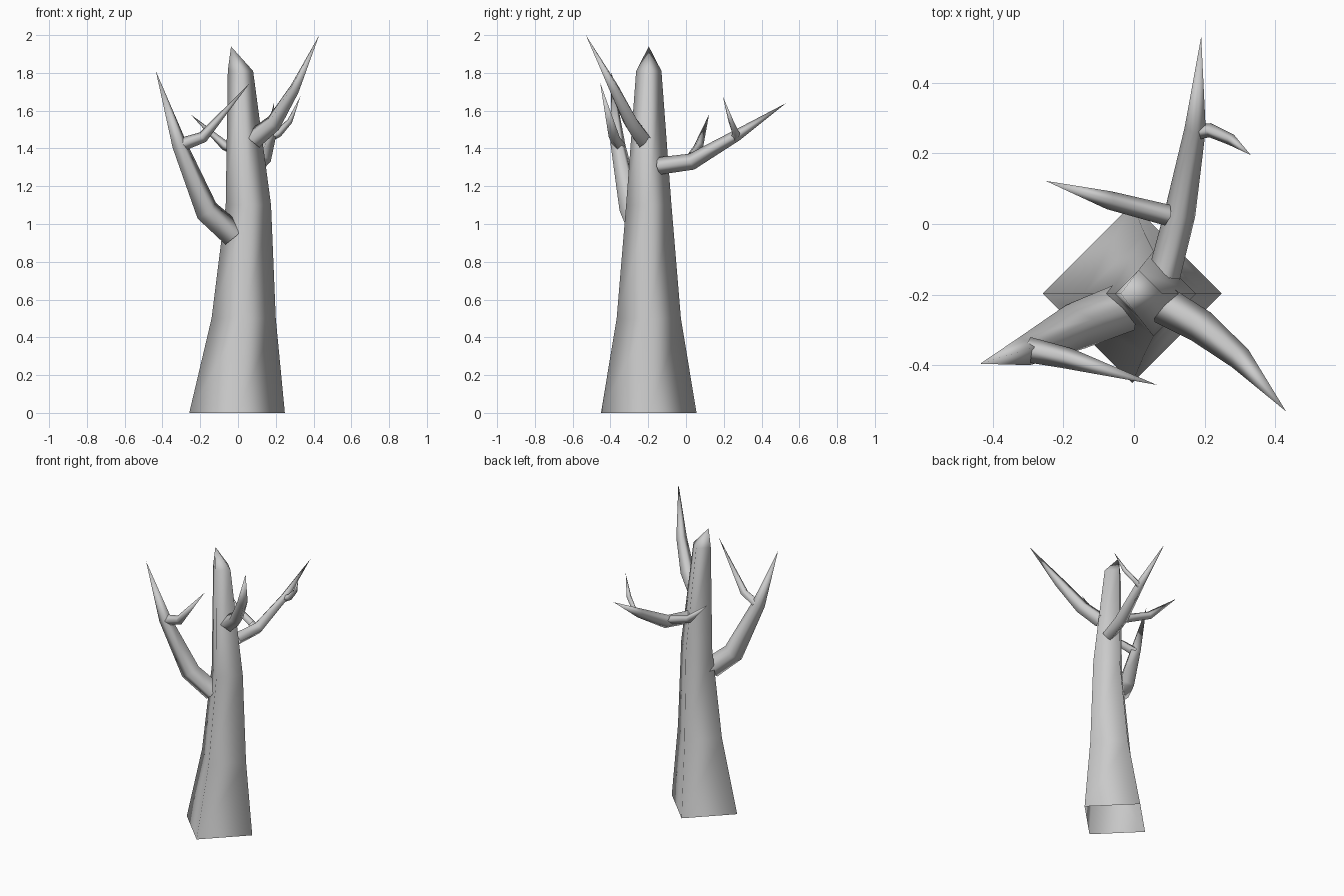
import bpy, bmesh, math
from mathutils import Vector

if "Cube" in bpy.data.objects:
    bpy.data.objects.remove(bpy.data.objects["Cube"])


def make_limb(name, path, tip, upright=False):
    """Four-sided tapering tube through (x, y, z, radius) points, ending in a spike."""
    pts = [Vector(p[:3]) for p in path] + [Vector(tip)]
    bm = bmesh.new()
    rings = []
    for i, p in enumerate(path):
        if upright:
            side, up = Vector((1, 0, 0)), Vector((0, 1, 0))
        else:
            t = (pts[i + 1] - pts[i]).normalized()
            if i:
                t = (t + (pts[i] - pts[i - 1]).normalized()).normalized()
            side = Vector((0, 0, 1)).cross(t).normalized()
            up = t.cross(side)
        ring = []
        for k in range(4):
            a = k * math.pi / 2
            ring.append(bm.verts.new(pts[i] + p[3] * (math.cos(a) * side + math.sin(a) * up)))
        rings.append(ring)
    for a, b in zip(rings, rings[1:]):
        for k in range(4):
            n = (k + 1) % 4
            bm.faces.new((a[k], a[n], b[n], b[k]))
    end = bm.verts.new(pts[-1])
    for k in range(4):
        bm.faces.new((rings[-1][k], rings[-1][(k + 1) % 4], end))
    bmesh.ops.recalc_face_normals(bm, faces=bm.faces)
    for f in bm.faces:
        f.smooth = True
    mesh = bpy.data.meshes.new(name)
    bm.to_mesh(mesh)
    bm.free()
    obj = bpy.data.objects.new(name, mesh)
    bpy.context.collection.objects.link(obj)
    return obj


# Trunk, open underneath
make_limb("trunk", [(-0.005, -0.197, 0, 0.253), (0.03, -0.197, 0.5, 0.17),
                    (0.055, -0.197, 1.1, 0.12), (0.013, -0.197, 1.81, 0.067)],
          (-0.037, -0.197, 1.94), upright=True)

# Left branch and its twig
make_limb("left_branch", [(-0.025, -0.235, 0.945, 0.07), (-0.165, -0.29, 1.07, 0.067),
                          (-0.31, -0.36, 1.42, 0.042)], (-0.435, -0.395, 1.81))
make_limb("left_twig", [(-0.30, -0.355, 1.42, 0.036), (-0.185, -0.38, 1.46, 0.03)],
          (0.065, -0.455, 1.75))

# Right branch
make_limb("right_branch", [(0.085, -0.23, 1.45, 0.054), (0.19, -0.29, 1.535, 0.048),
                           (0.30, -0.38, 1.715, 0.034)], (0.43, -0.53, 2.0))

# Back branch and its two twigs
make_limb("back_branch", [(0.085, -0.145, 1.307, 0.046), (0.13, 0.03, 1.33, 0.044),
                          (0.173, 0.27, 1.47, 0.03)], (0.19, 0.53, 1.64))
make_limb("back_inner_twig", [(0.095, 0.025, 1.35, 0.03), (-0.07, 0.067, 1.415, 0.026)],
          (-0.25, 0.122, 1.58))
make_limb("back_outer_twig", [(0.175, 0.26, 1.46, 0.022), (0.215, 0.265, 1.48, 0.02),
                              (0.275, 0.238, 1.545, 0.016)], (0.33, 0.195, 1.675))
